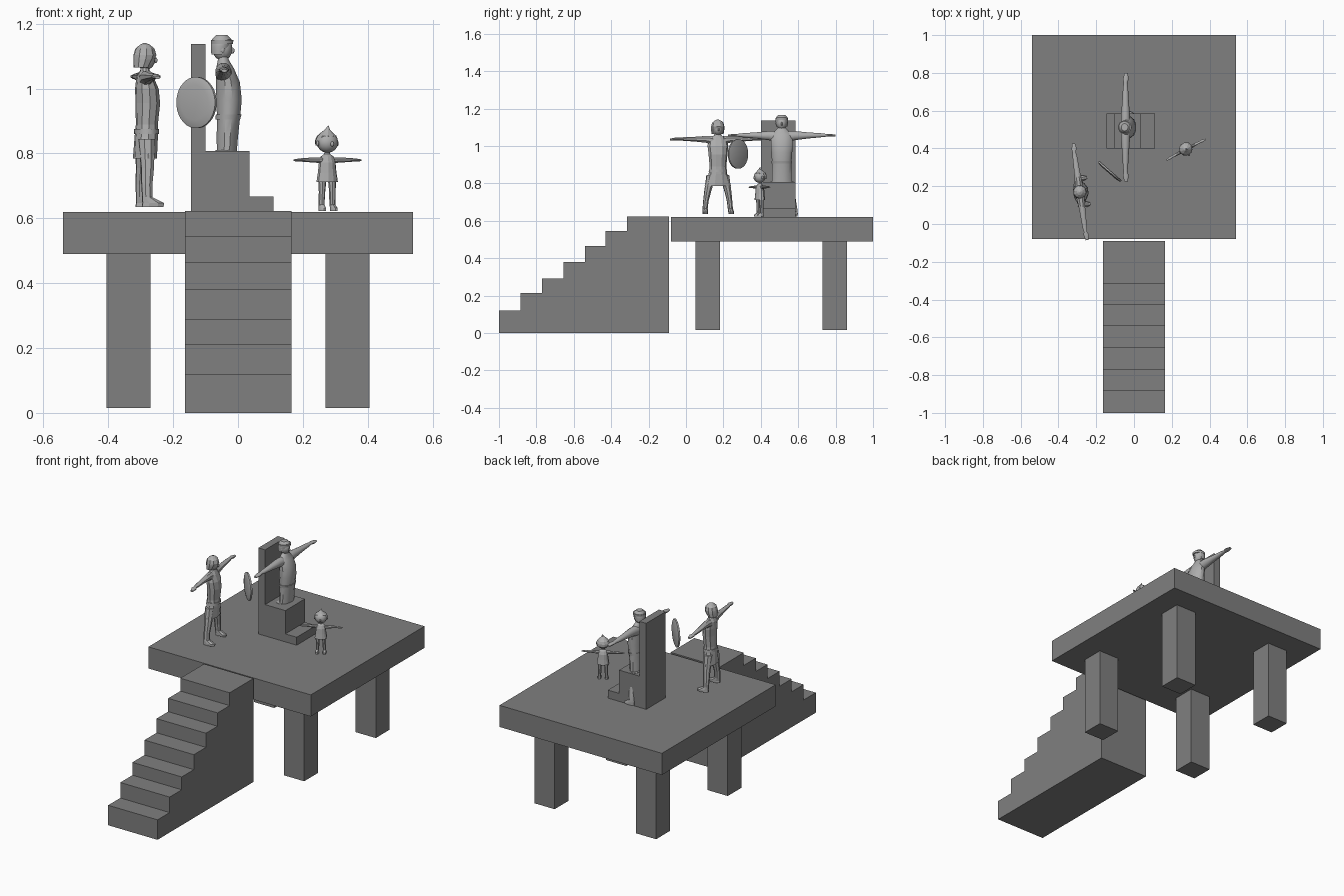
import bpy, bmesh, math
from mathutils import Vector, Matrix


def material(name, g):
    m = bpy.data.materials.new(name)
    m.diffuse_color = (g, g, g, 1)
    return m


STONE = material("dark grey stone", 0.215)
FIGURE = material("light grey figure", 0.42)


def finish(name, bm, mat, loc=(0, 0, 0), turn=0, smooth=False):
    bmesh.ops.recalc_face_normals(bm, faces=bm.faces)
    me = bpy.data.meshes.new(name)
    bm.to_mesh(me)
    bm.free()
    me.materials.append(mat)
    ob = bpy.data.objects.new(name, me)
    bpy.context.collection.objects.link(ob)
    ob.location = loc
    ob.rotation_euler.z = math.radians(turn)
    if smooth:
        bpy.ops.object.select_all(action='DESELECT')
        ob.select_set(True)
        bpy.context.view_layer.objects.active = ob
        bpy.ops.object.shade_smooth_by_angle(angle=math.radians(40))
    return ob


def prism(name, pts, axis, lo, hi):
    """Extrude a side profile: axis 'x' takes (y, z) points, 'y' takes (x, z)."""
    bm = bmesh.new()
    place = (lambda p, d: (d, p[0], p[1])) if axis == 'x' else (lambda p, d: (p[0], d, p[1]))
    a, b = ([bm.verts.new(place(p, d)) for p in pts] for d in (lo, hi))
    bm.faces.new(a)
    bm.faces.new(b)
    for i in range(len(pts)):
        j = (i + 1) % len(pts)
        bm.faces.new((a[i], a[j], b[j], b[i]))
    return finish(name, bm, STONE)


def box(name, x0, x1, y0, y1, z0, z1):
    return prism(name, [(x0, z0), (x1, z0), (x1, z1), (x0, z1)], 'y', y0, y1)


def loft(bm, rings, axis='z', n=12):
    """Oval rings (x, y, z, a, b) standing across z, or across y for arms."""
    loops = []
    for x, y, z, a, b in rings:
        loop = []
        for i in range(n):
            t = math.tau * (i + 0.5) / n
            u, v = a * math.cos(t), b * math.sin(t)
            loop.append(bm.verts.new((x + u, y + v, z) if axis == 'z' else (x + u, y, z + v)))
        loops.append(loop)
    for p, q in zip(loops, loops[1:]):
        for i in range(n):
            j = (i + 1) % n
            bm.faces.new((p[i], p[j], q[j], q[i]))
    bm.faces.new(loops[0])
    bm.faces.new(loops[-1])


def ovoid(bm, c, r):
    m = Matrix.Translation(c) @ Matrix.Diagonal((*r, 1))
    bmesh.ops.create_uvsphere(bm, u_segments=12, v_segments=8, radius=1, matrix=m)


def part(name, lofts, where, smooth=True, axis='z', n=12):
    bm = bmesh.new()
    for rings in lofts:
        loft(bm, rings, axis, n)
    return finish(name, bm, FIGURE, *where, smooth)


def both(rings):
    return [[(x, s * y, z, a, b) for x, y, z, a, b in rings] for s in (1, -1)]


def head(name, c, r, where):
    # head with nose and ears, looking along local +x
    bm = bmesh.new()
    ovoid(bm, c, r)
    ovoid(bm, (c[0] + r[0], c[1], c[2] - r[2] * .15), (r[0] * .2, r[1] * .15, r[2] * .25))
    for s in (1, -1):
        ovoid(bm, (c[0], c[1] + s * r[1], c[2] - r[2] * .1), (r[0] * .2, r[1] * .12, r[2] * .25))
    finish(name, bm, FIGURE, where[0], where[1], True)


# Platform and its four legs
box("platform", -.54, .54, -.08, 1, .49, .62)
for s in (-1, 1):
    for y in (.05, .73):
        box("platform_leg", *sorted((s * .27, s * .405)), y, y + .132, .015, .495)

# Staircase
profile, y = [(-.09, 0), (-1, 0)], -1
for z, y_next in zip((.12, .213, .29, .38, .465, .545, .622),
                     (-.885, -.77, -.655, -.54, -.43, -.315, -.09)):
    profile += [(y, z), (y_next, z)]
    y = y_next
prism("staircase", profile, 'x', -.163, .165)

# High-backed seat with a foot step
prism("throne", [(-.145, .62), (.11, .62), (.11, .668), (.035, .668), (.035, .808),
                 (-.1, .808), (-.1, 1.137), (-.145, 1.137)], 'y', .4, .585)

# Seated ruler: robe, legs buried in the seat, arms, head, hair band
R = ((-.045, .512, .62), 0)
part("ruler_robe", [[(.01, 0, .17, .031, .055), (.012, 0, .23, .034, .053),
                     (.016, 0, .295, .037, .054), (.017, 0, .345, .041, .058),
                     (.014, 0, .4, .038, .06), (.005, 0, .443, .028, .056),
                     (0, 0, .467, .018, .03), (0, 0, .485, .013, .014)]], R)
part("ruler_belt", [[(.014, 0, .285, .039, .056), (.016, 0, .3, .041, .058)]], R)
part("ruler_legs", both([(.01, .071, .003, .033, .014), (.01, .071, .014, .032, .015),
                         (-.005, .07, .03, .016, .016), (0, .066, .07, .017, .013),
                         (0, .04, .19, .025, .022)]), R)
part("ruler_arms", both([(0, .03, .43, .026, .03), (0, .07, .435, .024, .025),
                         (0, .14, .436, .018, .017), (0, .21, .437, .014, .011),
                         (0, .235, .437, .01, .008), (.002, .255, .437, .016, .008),
                         (.003, .288, .435, .009, .005)]), R, axis='y')
head("ruler_head", (-.003, 0, .503), (.031, .029, .037), R)
part("ruler_hair", [[(-.012, 0, .485, .026, .031), (-.009, 0, .51, .031, .034),
                     (-.005, 0, .532, .031, .032), (-.005, 0, .545, .018, .02)]], R)
part("ruler_crown", [[(-.004, 0, .518, .035, .035), (-.004, 0, .53, .036, .036)]], R)

# Standing guard: tunic, legs, arms, head and helmet
G = ((-.287, .17, .635), 8)
part("guard_tunic", [[(0, 0, .15, .036, .072), (.004, 0, .215, .036, .05),
                      (.006, 0, .255, .034, .045), (.009, 0, .32, .038, .051),
                      (.006, 0, .365, .036, .056), (0, 0, .4, .026, .05),
                      (0, 0, .42, .015, .022), (0, 0, .435, .012, .013)]], G, False, n=10)
part("guard_belt", [[(.005, 0, .225, .038, .05), (.005, 0, .24, .038, .049)]], G)
part("guard_legs", both([(.014, .07, 0, .036, .014), (.016, .07, .012, .036, .015),
                         (-.002, .068, .03, .017, .014), (-.003, .064, .07, .018, .015),
                         (0, .055, .12, .021, .019), (0, .035, .21, .027, .027)]),
     G, False, n=8)
part("guard_arms", both([(0, .03, .395, .023, .026), (0, .06, .4, .02, .02),
                         (0, .12, .401, .016, .014), (0, .19, .402, .013, .01),
                         (0, .212, .402, .009, .008), (.002, .23, .402, .015, .008),
                         (.003, .258, .399, .008, .005)]), G, axis='y', n=8)
head("guard_head", (.002, 0, .458), (.031, .028, .036), G)
part("guard_helmet", [[(-.01, 0, .43, .025, .033), (-.003, 0, .455, .033, .036),
                       (0, 0, .468, .036, .036), (0, 0, .488, .03, .031),
                       (0, 0, .5, .016, .018), (0, 0, .506, .003, .003)]], G, False, n=10)

# Floating round shield with a raised rim
bm = bmesh.new()
axis = Vector((.1, .115, 0)).normalized().to_track_quat('Z', 'Y').to_matrix().to_4x4()
loft(bm, [(0, 0, -.01, .055, .055), (0, 0, -.006, .074, .074), (0, 0, -.004, .079, .079),
          (0, 0, .004, .079, .079), (0, 0, .006, .074, .074)], n=32)
bm.transform(axis)
finish("shield", bm, FIGURE, (-.128, .278, .957), 0, True)

# Small child: dress, legs, arms, head and tufted hair
C = ((.275, .395, .622), -62)
part("child_dress", [[(0, 0, .09, .027, .035), (0, 0, .12, .024, .03),
                      (0, 0, .15, .022, .027), (0, 0, .168, .015, .022),
                      (0, 0, .176, .008, .01), (0, 0, .19, .008, .008)]], C, False)
part("child_legs", both([(.006, .02, 0, .02, .01), (.006, .02, .01, .018, .01),
                         (-.002, .019, .02, .01, .009), (0, .018, .06, .01, .01),
                         (0, .017, .1, .013, .013)]), C, n=8)
part("child_arms", both([(0, .012, .157, .01, .01), (0, .04, .158, .009, .009),
                         (0, .085, .158, .006, .006), (.001, .097, .158, .008, .005),
                         (.002, .117, .157, .004, .003)]), C, axis='y', n=8)
head("child_head", (.002, 0, .212), (.031, .034, .032), C)
part("child_hair", [[(-.011, 0, .202, .025, .034), (-.006, 0, .218, .031, .037),
                     (-.003, 0, .232, .029, .031), (-.002, 0, .243, .018, .018),
                     (.002, 0, .252, .007, .008), (0, .004, .264, .001, .001)]],
     C, False, n=10)
